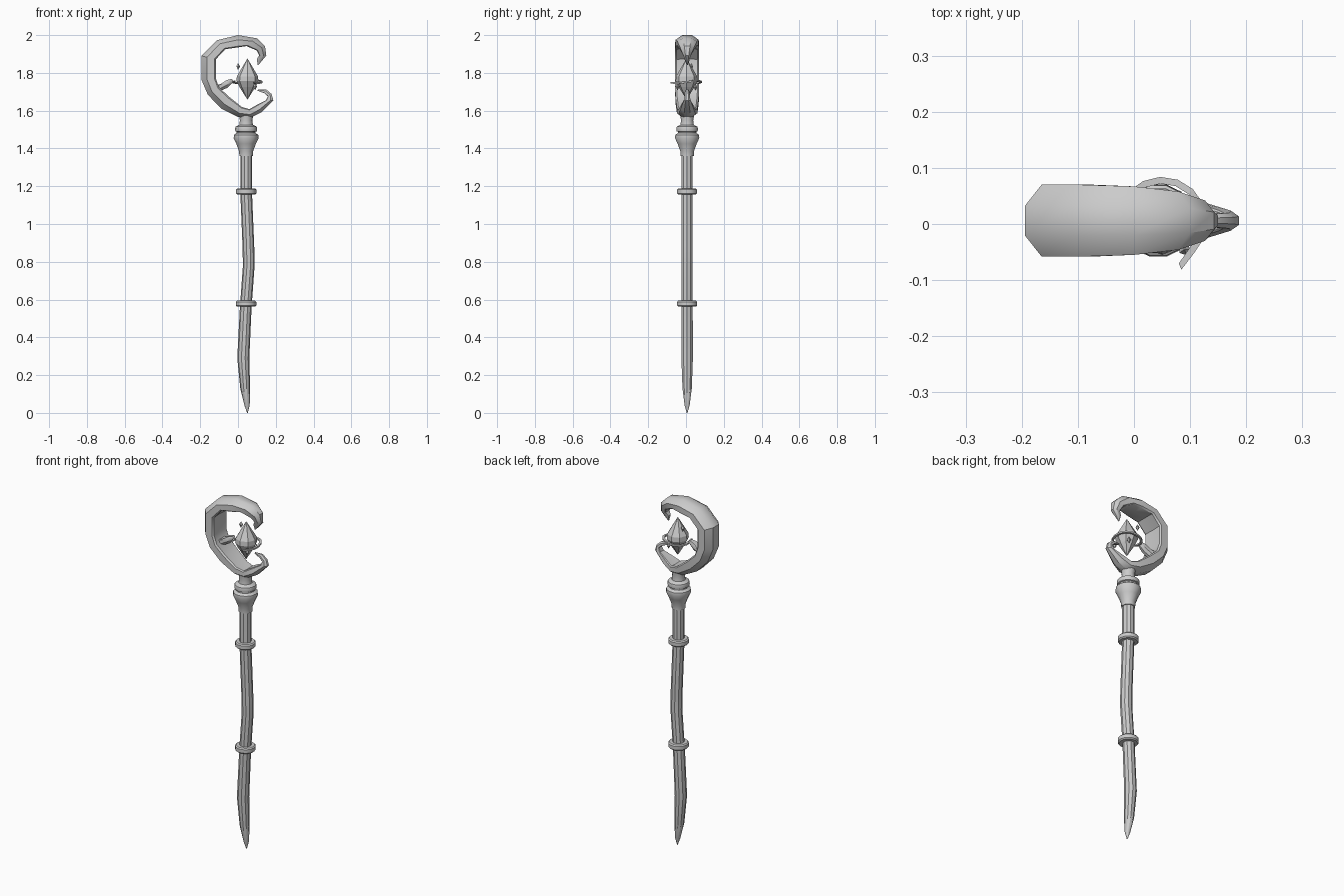
import bpy, math
from mathutils import Vector

CX, CY = 0.043, 0.006   # staff axis


def make(name, verts, faces, smooth=35):
    me = bpy.data.meshes.new(name)
    me.from_pydata([tuple(v) for v in verts], [], faces)
    ob = bpy.data.objects.new(name, me)
    bpy.context.collection.objects.link(ob)
    bpy.ops.object.select_all(action='DESELECT')
    ob.select_set(True)
    bpy.context.view_layer.objects.active = ob
    bpy.ops.object.mode_set(mode='EDIT')
    bpy.ops.mesh.select_all(action='SELECT')
    bpy.ops.mesh.normals_make_consistent(inside=False)
    bpy.ops.object.mode_set(mode='OBJECT')
    if smooth:
        bpy.ops.object.shade_smooth_by_angle(angle=math.radians(smooth))
    return ob


def loft(name, rings, smooth=35, closed=False):
    """Skin equal-sized rings of points; cap the ends unless closed."""
    n, m = len(rings[0]), len(rings)
    verts = [p for r in rings for p in r]
    faces = [(i * n + j, i * n + (j + 1) % n,
              (i + 1) % m * n + (j + 1) % n, (i + 1) % m * n + j)
             for i in range(m if closed else m - 1) for j in range(n)]
    if not closed:
        faces += [tuple(range(n)), tuple(range((m - 1) * n, m * n))]
    return make(name, verts, faces, smooth)


def circle(x, y, z, r, n):
    return [Vector((x + r * math.cos(2 * math.pi * k / n),
                    y + r * math.sin(2 * math.pi * k / n), z)) for k in range(n)]


def turned(name, profile, n=14, x=CX, y=CY, smooth=35):
    return loft(name, [circle(x, y, z, r, n) for r, z in profile], smooth)


def blade(name, stations, smooth=35):
    """Stations: outer x,z, inner x,z and half depth in y."""
    sec = [(1, -.42), (1, .42), (.62, 1), (.1, 1), (0, .86),
           (.04, 0), (0, -.86), (.1, -1), (.62, -1)]
    rings = []
    for ox, oz, ix, iz, w in stations:
        rings.append([Vector((ix + (ox - ix) * t, CY + w * s, iz + (oz - iz) * t))
                      for t, s in sec])
    return loft(name, rings, smooth)


# wavy shaft with pointed foot
path = [(.05, 0, .002), (.048, .04, .014), (.038, .13, .026), (.028, .29, .032),
        (.041, .56, .031), (.057, .78, .031), (.055, .88, .031),
        (.043, 1.17, .031), (.043, 1.38, .031)]
loft("shaft", [circle(x, CY, z, r, 10) for x, z, r in path])

# bands on the shaft
for i, z in enumerate((.578, 1.172)):
    turned(f"shaft_band_{i + 1}", [(.03, z - .016), (.048, z - .016), (.054, z - .010),
                                   (.054, z + .010), (.048, z + .016), (.03, z + .016)])

# turned collar and neck
turned("collar", [(.036, 1.36), (.037, 1.385), (.052, 1.425), (.066, 1.455), (.064, 1.472),
                  (.05, 1.482), (.05, 1.488), (.057, 1.491), (.059, 1.503), (.056, 1.515),
                  (.036, 1.525), (.033, 1.55), (.04, 1.585)])

# crescent crook, from the small front prong round to the upper hook
blade("crook", [
    (.105, 1.712, .103, 1.706, .003),
    (.15, 1.712, .14, 1.692, .012),
    (.178, 1.688, .158, 1.676, .014),
    (.187, 1.655, .148, 1.655, .018),
    (.125, 1.592, .095, 1.628, .036),
    (.065, 1.562, .06, 1.608, .046),
    (.0, 1.566, .02, 1.62, .054),
    (-.09, 1.612, -.045, 1.672, .061),
    (-.16, 1.685, -.1, 1.722, .064),
    (-.194, 1.765, -.117, 1.77, .064),
    (-.194, 1.89, -.117, 1.872, .064),
    (-.11, 1.973, -.068, 1.925, .064),
    (.0, 2.0, .0, 1.935, .061),
    (.1, 1.983, .045, 1.942, .052),
    (.143, 1.942, .1, 1.918, .036),
    (.15, 1.892, .112, 1.893, .02),
    (.125, 1.862, .1, 1.873, .012),
    (.108, 1.842, .104, 1.843, .003)])

# thorn inside the crook
blade("thorn", [
    (-.12, 1.68, -.12, 1.735, .03),
    (-.085, 1.708, -.09, 1.742, .022),
    (-.055, 1.722, -.06, 1.762, .018),
    (-.035, 1.742, -.035, 1.768, .012),
    (-.018, 1.752, -.02, 1.756, .002)])

# floating crystal
turned("crystal", [(.001, 1.66), (.042, 1.725), (.058, 1.757), (.056, 1.782), (.001, 1.875)],
       8, .05, .003, smooth=0)

# open orbit ribbon around the crystal
rings = []
for k in range(13):
    a = math.radians(-68 + 275 * k / 12)
    r = .074 + (.012 if k == 0 else 0)
    h, w = (.002, .003) if k == 12 else (.0045, .006)
    z = 1.752 + .006 * math.sin(a * 2)
    rings.append([Vector((.05 + (r + dr) * math.cos(a), .004 + (r + dr) * math.sin(a), z + dz))
                  for dr, dz in ((-w, -h), (w, -h), (w, h), (-w, h))])
loft("orbit_ribbon", rings, smooth=0)

# small floating shards
for i, (x, y, z) in enumerate(((.0, .028, 1.835), (.09, -.045, 1.728), (.075, .05, 1.725))):
    turned(f"shard_{i + 1}", [(.001, z - .018), (.011, z), (.001, z + .016)], 5, x, y, smooth=0)
